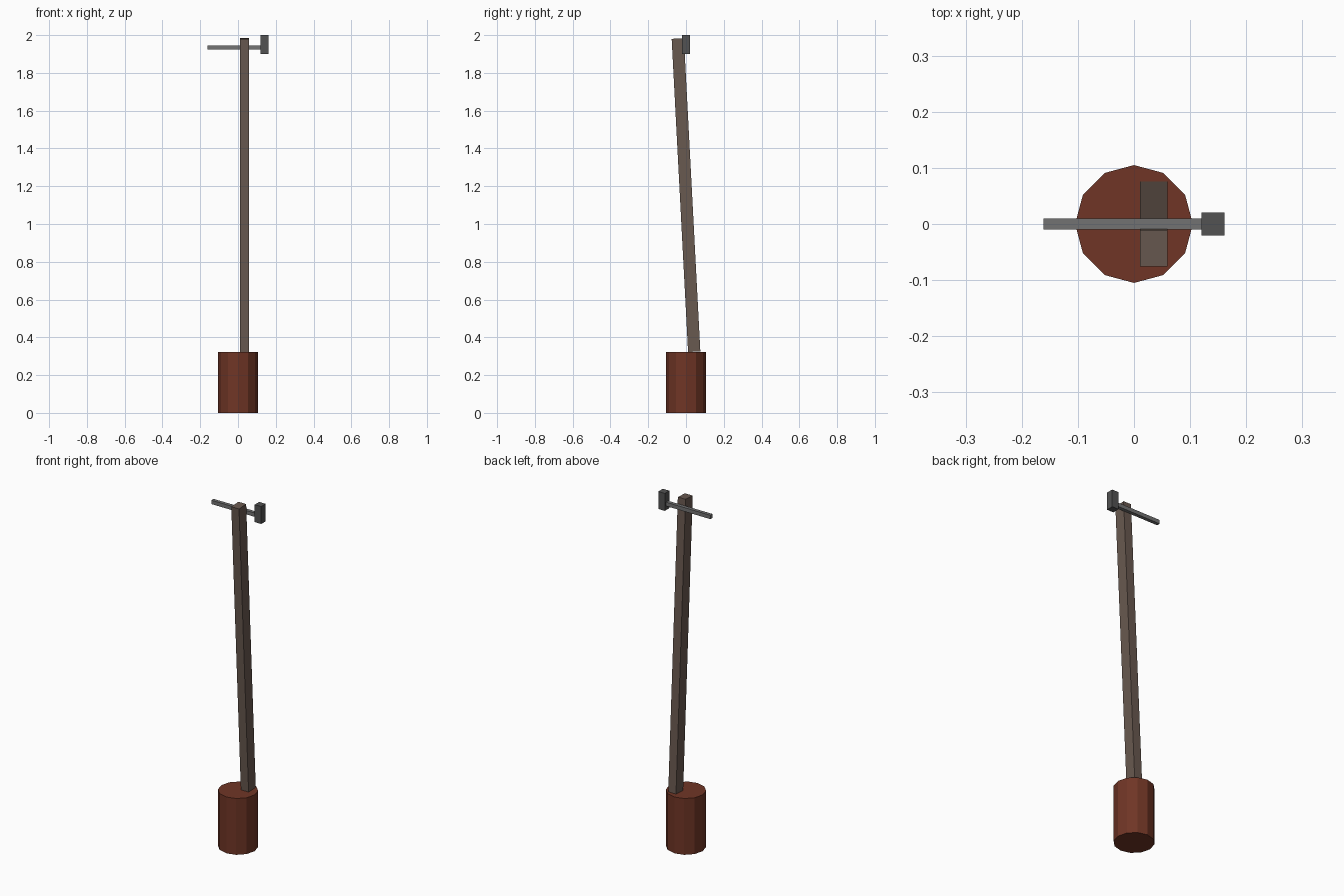
import bpy
from math import radians

if "Cube" in bpy.data.objects:
    bpy.data.objects.remove(bpy.data.objects["Cube"])


def paint(obj, name, rgb):
    mat = bpy.data.materials.get(name) or bpy.data.materials.new(name)
    mat.diffuse_color = (*rgb, 1.0)
    mat.use_nodes = True
    mat.node_tree.nodes["Principled BSDF"].inputs["Base Color"].default_value = mat.diffuse_color
    obj.data.materials.append(mat)


def box(name, size, centre, tilt=0.0):
    bpy.ops.mesh.primitive_cube_add(size=1, location=centre)
    obj = bpy.context.object
    obj.name = name
    obj.scale = size
    bpy.ops.object.transform_apply(location=False, rotation=False, scale=True)
    obj.rotation_euler.x = radians(tilt)
    return obj


BASE_H = 0.323

# Twelve-sided grip at the bottom
bpy.ops.mesh.primitive_cylinder_add(vertices=12, radius=0.105, depth=BASE_H,
                                    location=(0, 0, BASE_H / 2))
base = bpy.context.object
base.name = "base_drum"
paint(base, "red_brown", (0.16, 0.036, 0.019))

# Long post, leaning three degrees towards the front
post = box("leaning_post", (0.049, 0.065, 1.66), (0.035, 0, 1.153), tilt=3)
paint(post, "weathered_wood", (0.14, 0.10, 0.08))

# Thin cross rod just behind the post top
rod = box("cross_rod", (0.2815, 0.02, 0.022), (-0.02075, 0, 1.935))
paint(rod, "grey_metal", (0.17, 0.17, 0.17))

# Upright block on the rod's end
block = box("end_block", (0.0415, 0.041, 0.10), (0.14075, 0, 1.95))
paint(block, "dark_metal", (0.085, 0.085, 0.085))
